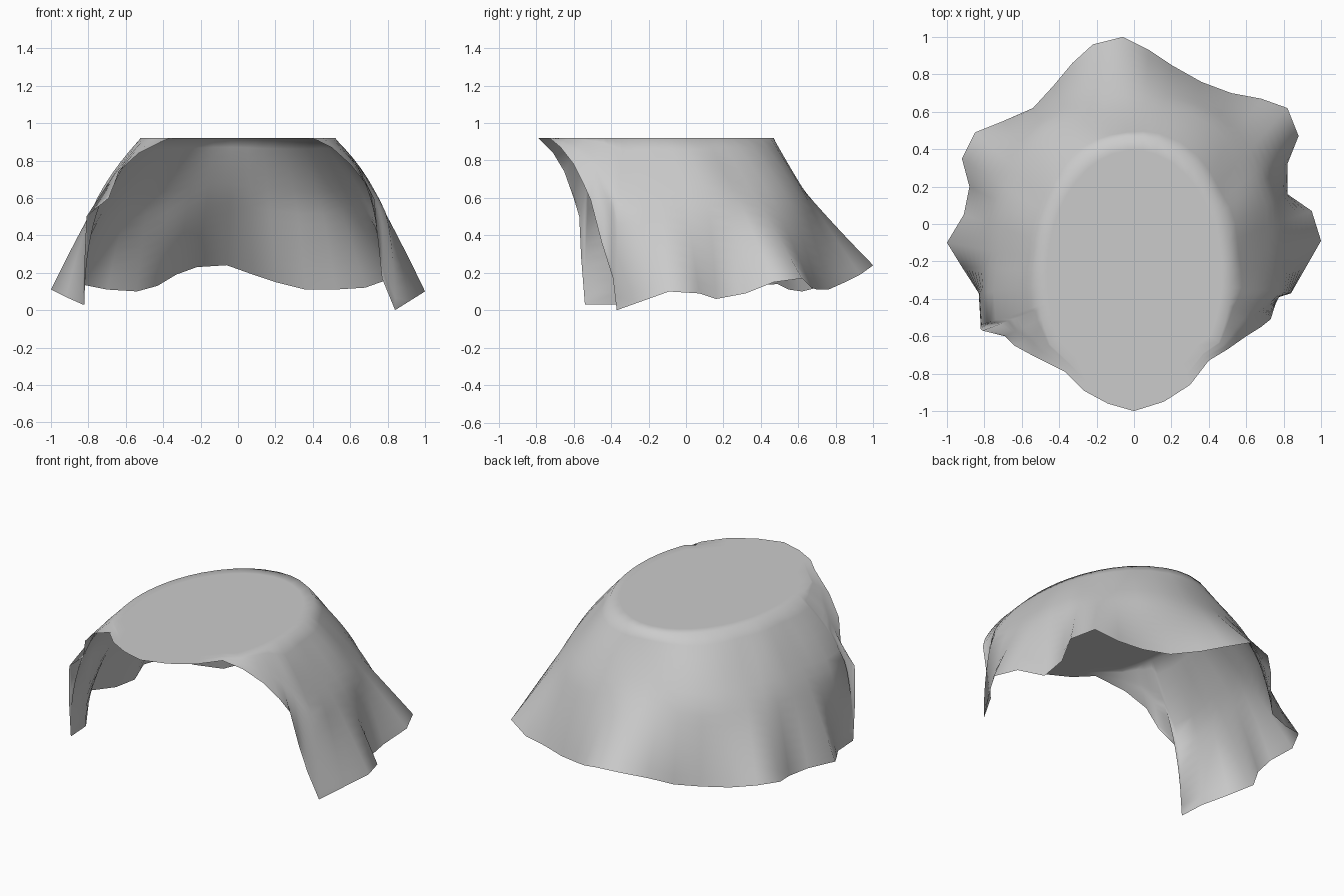
import bpy
import bmesh
from mathutils import Vector

start_cube = bpy.data.objects.get("Cube")
if start_cube:
    bpy.data.objects.remove(start_cube, do_unlink=True)

# Overall layout: an elliptical flat top with cloth hanging from it
TOP = 0.92
CENTRE = Vector((0, -0.27, TOP))
WAIST_DROP = 0.37    # height below the top at which the waist oval is measured
WAIST = 0.45         # share of each column lying above the waist
WALL_STEPS = 14

# Hem of the cloth, counter-clockwise from the front
front_edge = [(0, -1, TOP), (.16, -.95, TOP), (.3, -.86, TOP), (.4, -.73, TOP)]
left_opening = [(.5, -.67, .87), (.6, -.6, .78), (.68, -.55, .68),
                (.73, -.51, .59), (.75, -.45, .36), (.77, -.39, .17)]
left_hem = [(.84, -.37, 0), (.92, -.23, .05), (1, -.09, .1), (.95, .07, .09),
            (.82, .16, .06), (.82, .32, .09), (.88, .47, .15)]
back_hem = [(.82, .62, .17), (.68, .67, .12), (.52, .7, .11), (.36, .76, .11),
            (.2, .85, .15), (.08, .93, .19), (-.06, 1, .24), (-.22, .96, .23),
            (-.33, .86, .19), (-.43, .74, .13), (-.54, .62, .1), (-.7, .55, .11)]
right_hem = [(-.85, .49, .14), (-.92, .35, .13), (-.88, .2, .1), (-.91, .05, .1),
             (-1, -.1, .11), (-.92, -.23, .07), (-.83, -.37, .03), (-.82, -.54, .03)]
right_opening = [(-.82, -.56, .28), (-.81, -.57, .5), (-.69, -.6, .6),
                 (-.64, -.65, .74), (-.53, -.71, .84), (-.37, -.79, TOP),
                 (-.27, -.89, TOP), (-.14, -.96, TOP)]
hem = [Vector(p) for p in front_edge + left_opening + left_hem
       + back_hem + right_hem + right_opening]


def on_oval(p, radius_x, radius_y, power):
    """Offset from the centre to an oval, in the direction of a hem point."""
    flat = Vector((p.x - CENTRE.x, p.y - CENTRE.y, 0))
    size = abs(flat.x / radius_x) ** power + abs(flat.y / radius_y) ** power
    return flat * size ** (-1 / power)


def column(p):
    """Points down the cloth, from the rim through the waist to the hem."""
    rim_offset = on_oval(p, 0.52, 0.74, 2)
    edge_offset = Vector((p.x - CENTRE.x, p.y - CENTRE.y, 0)) * 0.92
    rim = CENTRE + min(rim_offset, edge_offset, key=lambda v: v.length)

    drop = WAIST * (TOP - p.z)
    if drop > 0:
        full = CENTRE + on_oval(p, 0.775, 0.95, 2.4)
        waist = rim.lerp(full, (drop / WAIST_DROP) ** 0.75)
        waist.z = TOP - drop
    else:
        waist = rim.lerp(p, WAIST)

    points = [CENTRE.lerp(rim, 0.9)]
    for step in range(WALL_STEPS + 1):
        t = step / WALL_STEPS
        q = (rim * ((t - WAIST) * (t - 1) / WAIST)
             + waist * (t * (1 - t) / (WAIST * (1 - WAIST)))
             + p * (t * (t - WAIST) / (1 - WAIST)))
        if t > WAIST:      # hang straighter below the waist
            q = q.lerp(waist.lerp(p, (t - WAIST) / (1 - WAIST)), 0.7)
        points.append(q)
    return points


# Draped cloth as one open sheet
bm = bmesh.new()
columns = [[bm.verts.new(q) for q in column(p)] for p in hem]
bm.faces.new([c[0] for c in columns])
for i, here in enumerate(columns):
    there = columns[(i + 1) % len(columns)]
    for j in range(len(here) - 1):
        bm.faces.new((here[j], here[j + 1], there[j + 1], there[j]))
for face in bm.faces:
    face.smooth = True

mesh = bpy.data.meshes.new("draped_cloth")
bm.to_mesh(mesh)
bm.free()
cloth = bpy.data.objects.new("draped_cloth", mesh)
bpy.context.collection.objects.link(cloth)

# Plain grey fabric
grey = (0.6, 0.6, 0.6, 1)
fabric = bpy.data.materials.new("grey_fabric")
fabric.use_nodes = True
fabric.diffuse_color = grey
for node in fabric.node_tree.nodes:
    if node.type == 'BSDF_PRINCIPLED':
        node.inputs["Base Color"].default_value = grey
mesh.materials.append(fabric)
